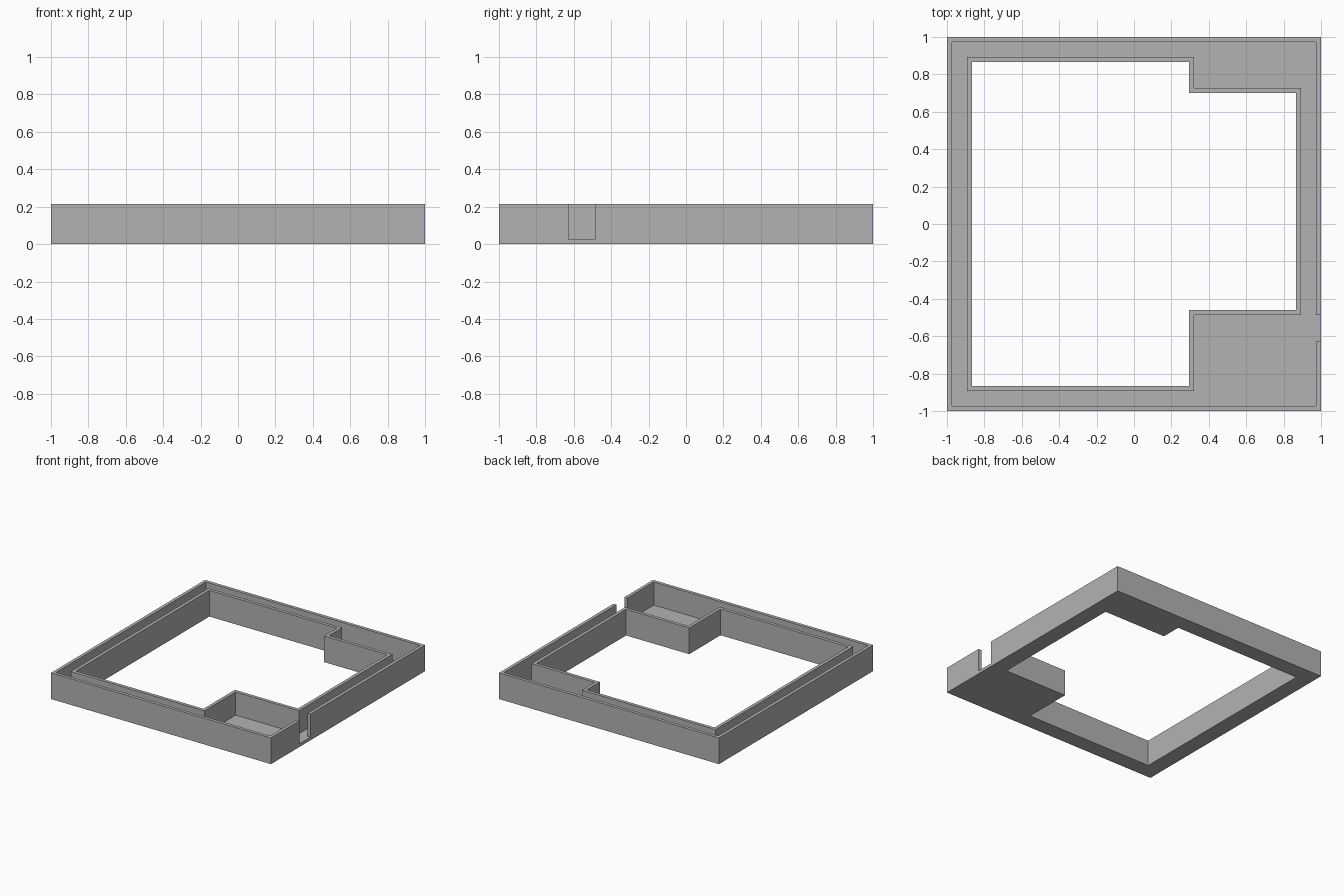
import bpy, bmesh

cube = bpy.data.objects.get("Cube")
if cube:
    bpy.data.objects.remove(cube, do_unlink=True)

HEIGHT, FLOOR, WALL = 0.215, 0.025, 0.027

grey = bpy.data.materials.new("plain grey")
grey.use_nodes = True
colour = (0.45, 0.45, 0.45, 1)
grey.diffuse_color = colour
grey.node_tree.nodes["Principled BSDF"].inputs["Base Color"].default_value = colour


def prism(name, outline, low, high):
    """Closed upright prism from a counter-clockwise outline."""
    bm = bmesh.new()
    base = bm.faces.new([bm.verts.new((x, y, low)) for x, y in outline])
    up = bmesh.ops.extrude_face_region(bm, geom=[base])["geom"]
    verts = [v for v in up if isinstance(v, bmesh.types.BMVert)]
    bmesh.ops.translate(bm, vec=(0, 0, high - low), verts=verts)
    bmesh.ops.recalc_face_normals(bm, faces=bm.faces)
    mesh = bpy.data.meshes.new(name)
    bm.to_mesh(mesh)
    bm.free()
    mesh.materials.append(grey)
    obj = bpy.data.objects.new(name, mesh)
    bpy.context.collection.objects.link(obj)
    return obj


def rect(x0, y0, x1, y1):
    return [(x0, y0), (x1, y0), (x1, y1), (x0, y1)]


def opening(grow):
    """Stepped outline of the central opening, grown outwards."""
    side, step = 0.867 + grow, 0.293 + grow
    front, back = -0.46 - grow, 0.70 + grow
    return [(-side, -side), (step, -side), (step, front), (side, front),
            (side, back), (step, back), (step, side), (-side, side)]


def cut(target, cutter):
    mod = target.modifiers.new("cut", "BOOLEAN")
    mod.operation, mod.solver, mod.object = "DIFFERENCE", "EXACT", cutter
    bpy.context.view_layer.objects.active = target
    bpy.ops.object.modifier_apply(modifier=mod.name)
    bpy.data.objects.remove(cutter, do_unlink=True)


# Channel space between the outer wall and the inner stepped wall
inside = 1 - WALL
channel = prism("channel_cutter", rect(-inside, -inside, inside, inside), FLOOR, HEIGHT + 0.1)
cut(channel, prism("inner_wall_core", opening(WALL), -0.1, HEIGHT + 0.3))

# Frame: solid block, open centre, hollow channel, slot in the left wall
frame = prism("channel_frame", rect(-1, -1, 1, 1), 0, HEIGHT)
cut(frame, prism("opening_cutter", opening(0), -0.1, HEIGHT + 0.1))
cut(frame, channel)
cut(frame, prism("slot_cutter", rect(0.94, -0.628, 1.1, -0.486), FLOOR, HEIGHT + 0.1))
